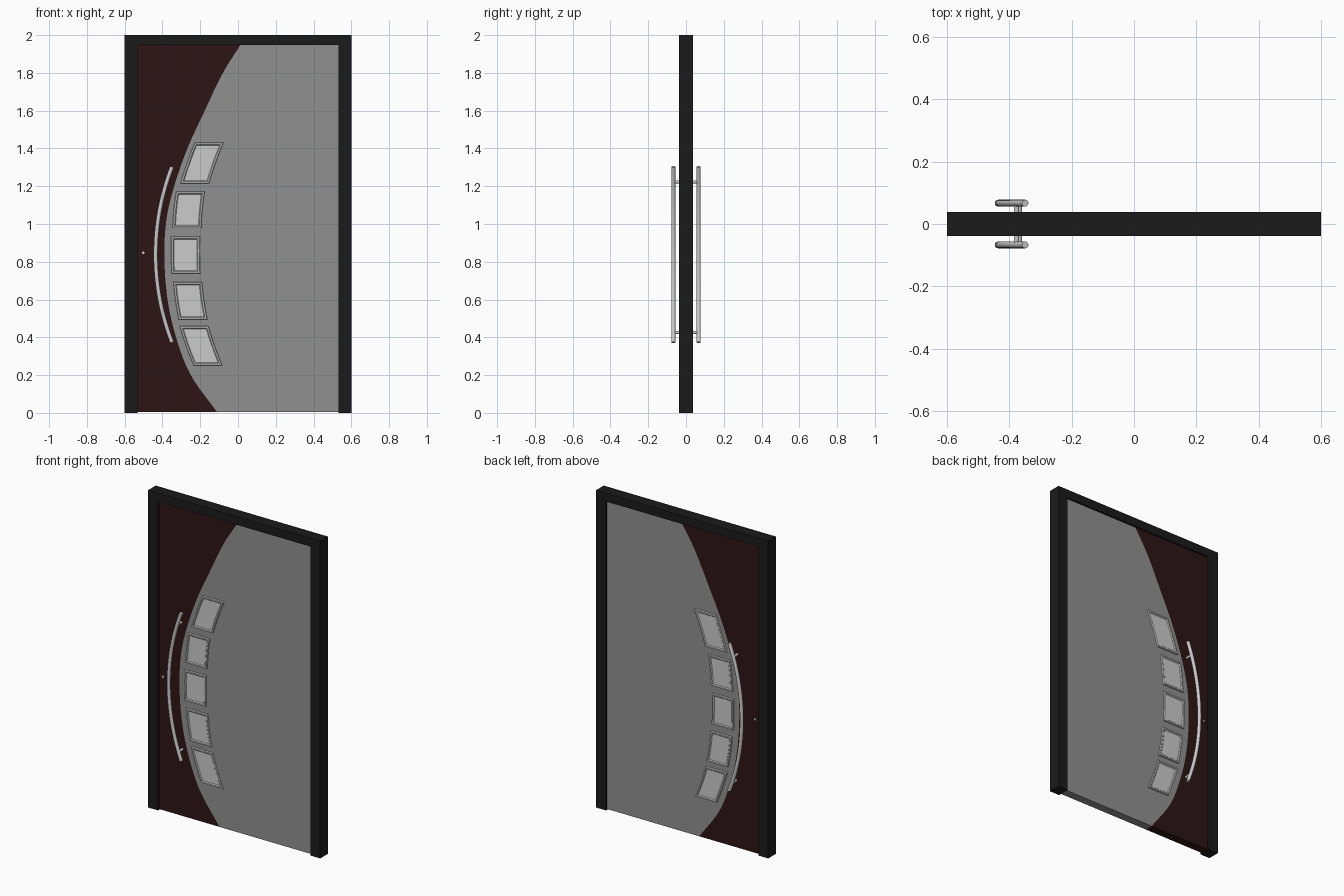
import bpy, bmesh, math
from mathutils import Vector

if "Cube" in bpy.data.objects:
    bpy.data.objects.remove(bpy.data.objects["Cube"])


def material(name, rgb):
    m = bpy.data.materials.new(name)
    m.diffuse_color = (*rgb, 1)
    m.use_nodes = True
    m.node_tree.nodes["Principled BSDF"].inputs["Base Color"].default_value = m.diffuse_color
    return m


BLACK = material("black_paint", (0.011, 0.011, 0.011))
DARK_RED = material("dark_red_panel", (0.027, 0.007, 0.008))
GREY = material("grey_panel", (0.28, 0.28, 0.28))


def finish(bm, name, mat=None, smooth=False):
    bmesh.ops.recalc_face_normals(bm, faces=bm.faces)
    me = bpy.data.meshes.new(name)
    bm.to_mesh(me)
    bm.free()
    ob = bpy.data.objects.new(name, me)
    bpy.context.collection.objects.link(ob)
    if mat:
        me.materials.append(mat)
    if smooth:
        bpy.context.view_layer.objects.active = ob
        ob.select_set(True)
        bpy.ops.object.shade_smooth_by_angle(angle=math.radians(40))
        ob.select_set(False)
    return ob


def prism(name, outline, y0, y1, mat=None):
    """Extrude an (x, z) outline between two depths."""
    bm = bmesh.new()
    face = bm.faces.new([bm.verts.new((x, y0, z)) for x, z in outline])
    ext = bmesh.ops.extrude_face_region(bm, geom=[face])["geom"]
    for v in ext:
        if isinstance(v, bmesh.types.BMVert):
            v.co.y = y1
    return finish(bm, name, mat)


def tube(name, path, radius, sides=16):
    """Round bar swept along points, its path lying in one xz or y line."""
    bm = bmesh.new()
    rings = []
    for i, p in enumerate(path):
        t = (path[min(i + 1, len(path) - 1)] - path[max(i - 1, 0)]).normalized()
        u = Vector((0, 1, 0)) if abs(t.y) < 0.5 else Vector((1, 0, 0))
        w = t.cross(u)
        rings.append([bm.verts.new(p + radius * (math.cos(a) * u + math.sin(a) * w))
                      for a in (2 * math.pi * k / sides for k in range(sides))])
    for a, b in zip(rings, rings[1:]):
        for k in range(sides):
            n = (k + 1) % sides
            bm.faces.new((a[k], a[n], b[n], b[k]))
    bm.faces.new(rings[0])
    bm.faces.new(rings[-1])
    return finish(bm, name, smooth=True)


# Sweeping border between the two door panels, as x for a given z
BORDER = [(-0.108, 0), (-0.25, 0.2), (-0.328, 0.4), (-0.373, 0.6), (-0.39, 0.83),
          (-0.378, 1.03), (-0.338, 1.2), (-0.268, 1.4), (-0.176, 1.6),
          (-0.080, 1.8), (0.012, 1.947)]


def border_x(z):
    i = max(k for k in range(len(BORDER) - 1) if BORDER[k][1] <= z or k == 0)
    (x1, z1), (x2, z2) = BORDER[i], BORDER[i + 1]

    def slope(k):
        a, b = BORDER[max(k - 1, 0)], BORDER[min(k + 1, len(BORDER) - 1)]
        return (b[0] - a[0]) / (b[1] - a[1])
    h = z2 - z1
    t = (z - z1) / h
    return ((2*t**3 - 3*t**2 + 1) * x1 + (t**3 - 2*t**2 + t) * h * slope(i)
            + (3*t**2 - 2*t**3) * x2 + (t**3 - t**2) * h * slope(i + 1))


# Outer frame: two jambs and a head in one piece
D = 0.038
prism("door_frame", [(-0.6, 0), (-0.6, 2), (0.6, 2), (0.6, 0), (0.531, 0),
                     (0.531, 1.947), (-0.531, 1.947), (-0.531, 0)], -D, D, BLACK)

# Door leaf, split along the curve
P = 0.026
TOP, LOW = 1.947, 0.004
curve = [(border_x(z), z) for z in (LOW + (TOP - LOW) * i / 48 for i in range(49))]
prism("curved_side_panel", [(-0.531, LOW)] + curve + [(-0.531, TOP)], -P, P, DARK_RED)
prism("main_panel", [(0.531, LOW)] + curve + [(0.531, TOP)], -P, P, GREY)


# Decorative panes: (bottom z, top z, bottom left x, middle left x, top left x)
PANES = [(0.250, 0.460, -0.235, -0.276, -0.309), (0.493, 0.694, -0.314, -0.332, -0.343),
         (0.737, 0.934, -0.352, -0.355, -0.354), (0.977, 1.172, -0.347, -0.341, -0.328),
         (1.213, 1.432, -0.306, -0.271, -0.229)]


def pane_outline(pane, inset, n=8):
    z0, z1, a, b, c = pane
    left, right = [], []
    for i in range(n + 1):
        z = z0 + inset + (z1 - z0 - 2 * inset) * i / n
        t = (z - z0) / (z1 - z0)
        x = a * (1-t) * (1-2*t) + 4 * b * t * (1-t) + c * t * (2*t-1)
        left.append((x + inset, z))
        right.append((x + 0.153 - inset, z))
    return left + right[::-1]


def pane_trim(name, pane, side):
    """Raised moulding with a sloped rim and a sunken flat centre."""
    bm = bmesh.new()
    loops = []
    for inset, y in ((0, P - 0.002), (0.003, P + 0.008), (0.011, P + 0.008), (0.016, P + 0.003)):
        loops.append([bm.verts.new((x, side * y, z)) for x, z in pane_outline(pane, inset)])
    for a, b in zip(loops, loops[1:]):
        for k in range(len(a)):
            n = (k + 1) % len(a)
            bm.faces.new((a[k], a[n], b[n], b[k]))
    bm.faces.new(loops[-1])
    bm.faces.new(loops[0])
    finish(bm, name)


# Panes, pull handles, standoffs and lock on both faces
R, ZC, XC = 1.29, 0.838, -0.436
for side, label in ((-1, "front"), (1, "back")):
    for i, pane in enumerate(PANES):
        pane_trim(f"{label}_pane_{i + 1}", pane, side)
    half = math.asin(0.465 / R)
    arc = [Vector((XC + R - R * math.cos(a), side * 0.067, ZC + R * math.sin(a)))
           for a in (half * (i / 14 - 1) for i in range(29))]
    tube(f"{label}_pull_handle", arc, 0.011)
    for z, end in ((0.425, "lower"), (1.223, "upper")):
        x = XC + R - math.sqrt(R * R - (z - ZC) ** 2)
        tube(f"{label}_{end}_standoff",
             [Vector((x, side * (P - 0.004), z)), Vector((x, side * 0.064, z))], 0.008, 12)
    tube(f"{label}_lock_cylinder",
         [Vector((-0.502, side * (P - 0.004), 0.848)), Vector((-0.502, side * (P + 0.006), 0.848))],
         0.007, 16)
